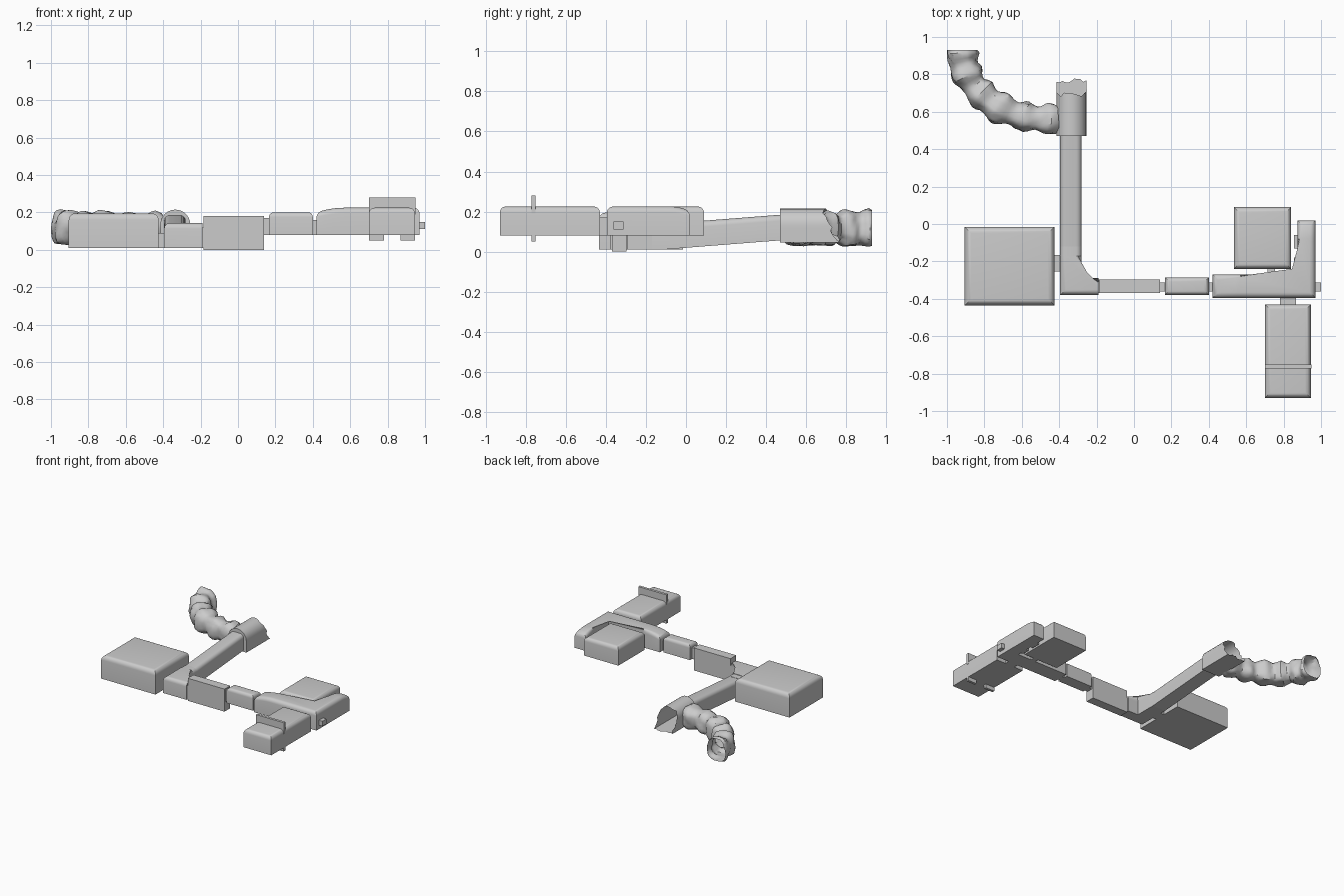
import bpy, bmesh, math, random
from mathutils import Vector, noise

if "Cube" in bpy.data.objects:
    bpy.data.objects.remove(bpy.data.objects["Cube"])

random.seed(4)


def finish(name, bm, smooth=True):
    bmesh.ops.recalc_face_normals(bm, faces=bm.faces)
    mesh = bpy.data.meshes.new(name)
    bm.to_mesh(mesh)
    bm.free()
    ob = bpy.data.objects.new(name, mesh)
    bpy.context.collection.objects.link(ob)
    if smooth:
        bpy.ops.object.select_all(action='DESELECT')
        ob.select_set(True)
        bpy.context.view_layer.objects.active = ob
        bpy.ops.object.shade_smooth_by_angle(angle=math.radians(32))
    return ob


def prism(footprint, z0, z1, bevel=0.0, plain=()):
    """Extruded footprint with rounded top edges; sides listed in plain stay sharp."""
    bm = bmesh.new()
    n = len(footprint)
    lo = [bm.verts.new((x, y, z0)) for x, y in footprint]
    hi = [bm.verts.new((x, y, z1)) for x, y in footprint]
    bm.faces.new(lo[::-1])
    bm.faces.new(hi)
    for i in range(n):
        j = (i + 1) % n
        bm.faces.new((lo[i], lo[j], hi[j], hi[i]))
    if bevel:
        edges = [bm.edges.get((hi[i], hi[(i + 1) % n])) for i in range(n) if i not in plain]
        bmesh.ops.bevel(bm, geom=edges, offset=bevel, segments=5, profile=0.5,
                        affect='EDGES', clamp_overlap=True)
    return bm


def rect(x0, x1, y0, y1):
    return [(x0, y0), (x1, y0), (x1, y1), (x0, y1)]


def room(name, x0, x1, y0, y1, z0, z1, bevel=0.0, plain=()):
    return finish(name, prism(rect(x0, x1, y0, y1), z0, z1, bevel, plain), bevel > 0)


def tube(name, rings, cap_start=False):
    """Open skin through closed rings of points."""
    bm = bmesh.new()
    rows = [[bm.verts.new(p) for p in ring] for ring in rings]
    n = len(rows[0])
    for a, b in zip(rows, rows[1:]):
        for i in range(n):
            j = (i + 1) % n
            bm.faces.new((a[i], a[j], b[j], b[i]))
    if cap_start:
        bm.faces.new(rows[0])
    return finish(name, bm)


# Main rooms
room("west_hall", -0.905, -0.425, -0.435, -0.015, 0.01, 0.195, 0.035)
room("north_room", 0.535, 0.84, -0.24, 0.09, 0.08, 0.225, 0.03)
room("south_room", 0.70, 0.945, -0.93, -0.43, 0.08, 0.225, 0.03)
room("stair_shaft", -0.185, 0.14, -0.37, -0.298, 0.0, 0.18)
room("middle_passage", 0.165, 0.40, -0.38, -0.285, 0.08, 0.20, 0.025)

# Partition slab across the south room, with two feet
room("partition_top", 0.70, 0.948, -0.772, -0.752, 0.19, 0.28)
for side, x0, x1 in (("left", 0.70, 0.78), ("right", 0.87, 0.945)):
    room("partition_foot_" + side, x0, x1, -0.772, -0.752, 0.05, 0.085)

# L-shaped passage at the lower level
finish("corner_passage", prism(
    [(-0.395, -0.38), (-0.19, -0.38), (-0.19, -0.29), (-0.28, -0.29),
     (-0.28, -0.17), (-0.395, -0.17)], 0.01, 0.143, 0.03, plain=(1, 4)))
room("passage_joint", -0.395, -0.28, -0.17, -0.12, 0.01, 0.14, 0.03, (0, 2))

# Sloping passage up to the ruin
bm = prism(rect(-0.395, -0.28, -0.12, 0.48), 0.01, 0.138, 0.03, (0, 2))
for v in bm.verts:
    v.co.z += 0.047 * max(0.0, v.co.y + 0.10) / 0.58
finish("sloping_passage", bm)

# East L-shaped hall, its two ends dipping down in a curve
bm = prism([(0.42, -0.395), (0.97, -0.395), (0.97, 0.02), (0.875, 0.02),
            (0.875, -0.27), (0.42, -0.27)], 0.08, 0.225, 0.03)
for k in range(1, 7):
    t = k / 6
    for co, no in (((0.42 + 0.15 * t, 0, 0), (1, 0, 0)), ((0, 0.02 - 0.10 * t, 0), (0, 1, 0))):
        bmesh.ops.bisect_plane(bm, geom=bm.verts[:] + bm.edges[:] + bm.faces[:],
                               plane_co=co, plane_no=no)
for v in bm.verts:
    west = max(0.0, 1 - (v.co.x - 0.42) / 0.15)
    north = max(0.0, 1 - (0.02 - v.co.y) / 0.10)
    v.co.z = 0.08 + (v.co.z - 0.08) * (1 - 0.17 * west ** 2 - 0.15 * north ** 2)
finish("east_hall", bm)

# Doorways between rooms
doors = [
    ("west", -0.43, -0.39, -0.255, -0.165, 0.01, 0.09),
    ("shaft_lower", -0.20, -0.18, -0.37, -0.298, 0.01, 0.12),
    ("shaft_upper", 0.135, 0.17, -0.36, -0.312, 0.08, 0.17),
    ("hall", 0.395, 0.425, -0.36, -0.312, 0.08, 0.16),
    ("north", 0.715, 0.755, -0.275, -0.235, 0.08, 0.16),
    ("south", 0.78, 0.865, -0.435, -0.39, 0.08, 0.17),
    ("side_1", 0.855, 0.88, -0.13, -0.06, 0.08, 0.15),
    ("side_2", 0.855, 0.88, -0.24, -0.18, 0.08, 0.15),
    ("window", 0.965, 1.0, -0.362, -0.312, 0.11, 0.15),
]
for name, *dims in doors:
    room("doorway_" + name, *dims)

# Ruined vault with a jagged open end: floor, walls and round roof
cx, hw, floor, spring = -0.335, 0.08, 0.045, 0.135
section = [(-hw + 2 * hw * i / 10, floor) for i in range(10)]
section += [(hw, floor + (spring - floor) * i / 6) for i in range(6)]
section += [(hw * math.cos(math.pi * i / 12), spring + hw * math.sin(math.pi * i / 12))
            for i in range(13)]
section += [(-hw, spring - (spring - floor) * i / 6) for i in range(1, 6)]
ends = [0.768 - 0.075 * min(1.0, (z - floor) / 0.12) + random.uniform(-0.014, 0.012)
        for x, z in section]
tube("ruined_vault", [
    [(cx + x, 0.47, z) for x, z in section],
    [(cx + x, 0.66, z) for x, z in section],
    [(cx + x, e, z) for (x, z), e in zip(section, ends)]], cap_start=True)

# Rough cave tunnel curving away to the north-west
STEPS, SIDES = 40, 28
rings = []
for s in range(STEPS + 1):
    t = s / STEPS
    a = -0.10 + (math.pi / 2 + 0.10) * t
    c = Vector((-0.45 - 0.47 * math.sin(a), 0.93 - 0.37 * math.cos(a), 0.115))
    side = Vector((0.37 * math.sin(a), 0.47 * math.cos(a), 0)).normalized()
    if s == STEPS:
        side = Vector((1, 0, 0))
    swell = 0.076 + 0.009 * math.sin(t * 34) + 0.006 * math.sin(t * 15 + 1)
    swell *= 0.85 + 0.15 * min(1.0, t * 6)
    ring = []
    for k in range(SIDES):
        b = 2 * math.pi * k / SIDES
        u, w = math.cos(b), math.sin(b)
        u = math.copysign(abs(u) ** 0.8, u)
        w = math.copysign(abs(w) ** 0.8, w)
        p = c + side * u * swell + Vector((0, 0, w * (swell + 0.008)))
        r = 1 + 0.16 * noise.noise(p * 16) + 0.07 * noise.noise(p * 42)
        p = c + (p - c) * r
        p.z = max(p.z, 0.03 + 0.008 * noise.noise(p * 20))
        p.x = max(p.x, -1.0)
        p.y = min(p.y, 0.93)
        ring.append(p)
    rings.append(ring)
tube("cave_tunnel", rings)
